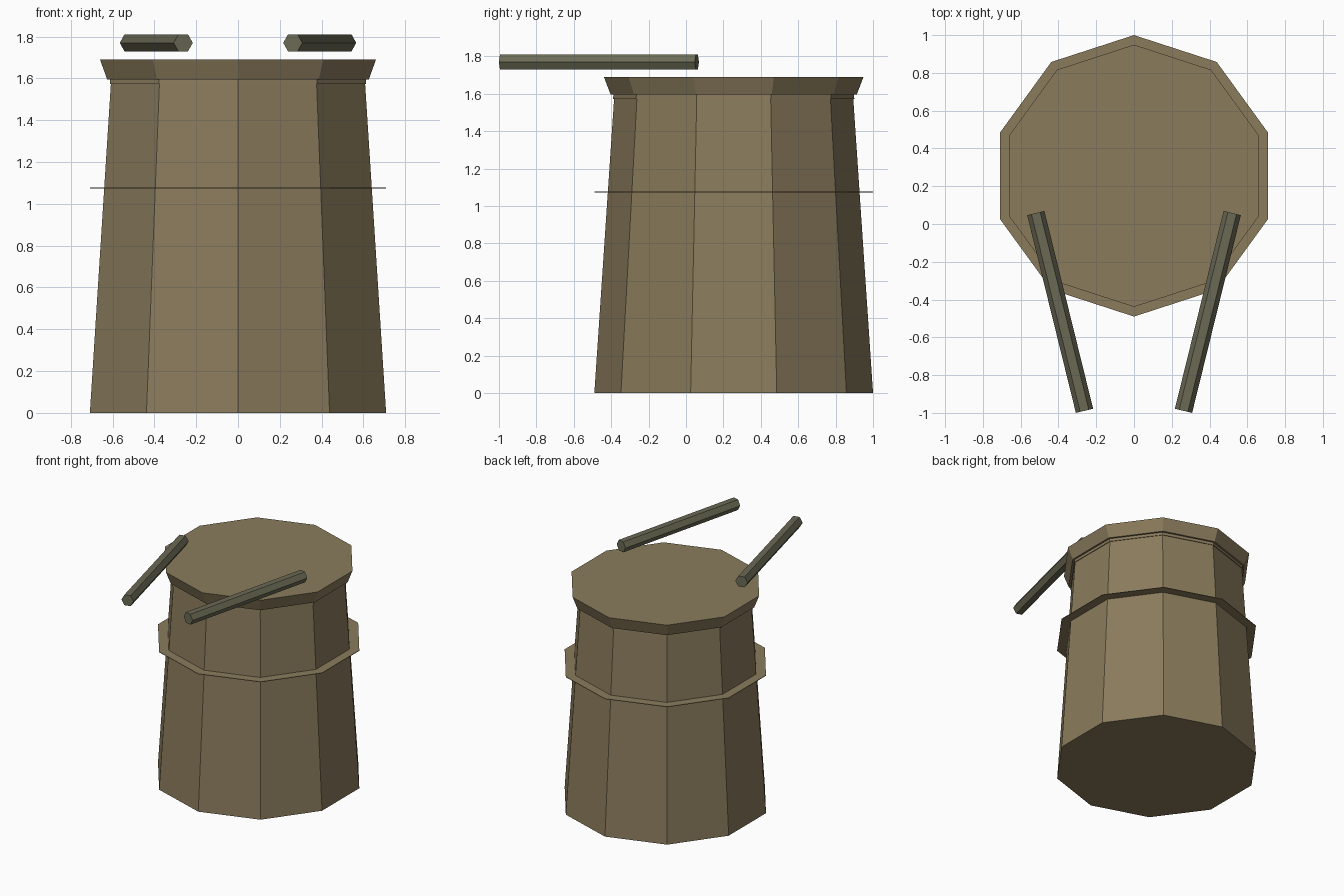
import bpy, math

if "Cube" in bpy.data.objects:
    bpy.data.objects.remove(bpy.data.objects["Cube"])

def material(name, color):
    m = bpy.data.materials.new(name)
    m.diffuse_color = (*color, 1)
    m.use_nodes = True
    m.node_tree.nodes["Principled BSDF"].inputs["Base Color"].default_value = m.diffuse_color
    return m

wood = material("drum_brown", (0.254, 0.198, 0.107))
stick_wood = material("stick_grey_green", (0.147, 0.144, 0.091))

def add_object(name, verts, faces, mat):
    me = bpy.data.meshes.new(name)
    me.from_pydata(verts, [], faces)
    me.materials.append(mat)
    ob = bpy.data.objects.new(name, me)
    bpy.context.collection.objects.link(ob)
    return ob

def decagon_lathe(name, profile, mat, closed=False, center_y=0.255):
    """Sweep (radius, z) points, listed bottom to top, round ten sides."""
    n = 10
    verts = []
    for r, z in profile:
        for k in range(n):
            a = math.pi / 2 + k * 2 * math.pi / n
            verts.append((r * math.cos(a), center_y + r * math.sin(a), z))
    faces = []
    rows = len(profile)
    for i in range(rows if closed else rows - 1):
        a, b = i * n, (i + 1) % rows * n
        for k in range(n):
            k2 = (k + 1) % n
            faces.append((a + k, a + k2, b + k2, b + k))
    if not closed:
        faces.append(tuple(reversed(range(n))))
        faces.append(tuple(range((rows - 1) * n, rows * n)))
    return add_object(name, verts, faces, mat)

# Tapered drum body
decagon_lathe("drum_body", [(0.745, 0), (0.638, 1.595)], wood)
# Thin flat hoop round the middle
decagon_lathe("middle_hoop", [(0.67, 1.073), (0.745, 1.073), (0.745, 1.077), (0.67, 1.077)],
              wood, closed=True)
# Narrow collar under the head
decagon_lathe("head_collar", [(0.645, 1.572), (0.643, 1.596)], wood)
# Flared drum head
decagon_lathe("drum_head", [(0.658, 1.595), (0.694, 1.69)], wood)

# Two hexagonal sticks, mirrored, floating above the head
def stick(name, side):
    start, end, z, r = (0.262 * side, -0.989), (0.52 * side, 0.058), 1.77, 0.047
    dx, dy = end[0] - start[0], end[1] - start[1]
    length = math.hypot(dx, dy)
    sx, sy = dy / length, -dx / length
    verts = []
    for px, py in (start, end):
        for k in range(6):
            a = k * math.pi / 3
            c = r * math.cos(a)
            verts.append((px + sx * c, py + sy * c, z + r * math.sin(a)))
    faces = [(k, (k + 1) % 6, (k + 1) % 6 + 6, k + 6) for k in range(6)]
    faces = [tuple(reversed(f)) for f in faces]
    faces += [tuple(range(6)), tuple(reversed(range(6, 12)))]
    ob = add_object(name, verts, faces, stick_wood)
    import bmesh
    bm = bmesh.new()
    bm.from_mesh(ob.data)
    bmesh.ops.recalc_face_normals(bm, faces=bm.faces)
    bm.to_mesh(ob.data)
    bm.free()

stick("left_drumstick", -1)
stick("right_drumstick", 1)
